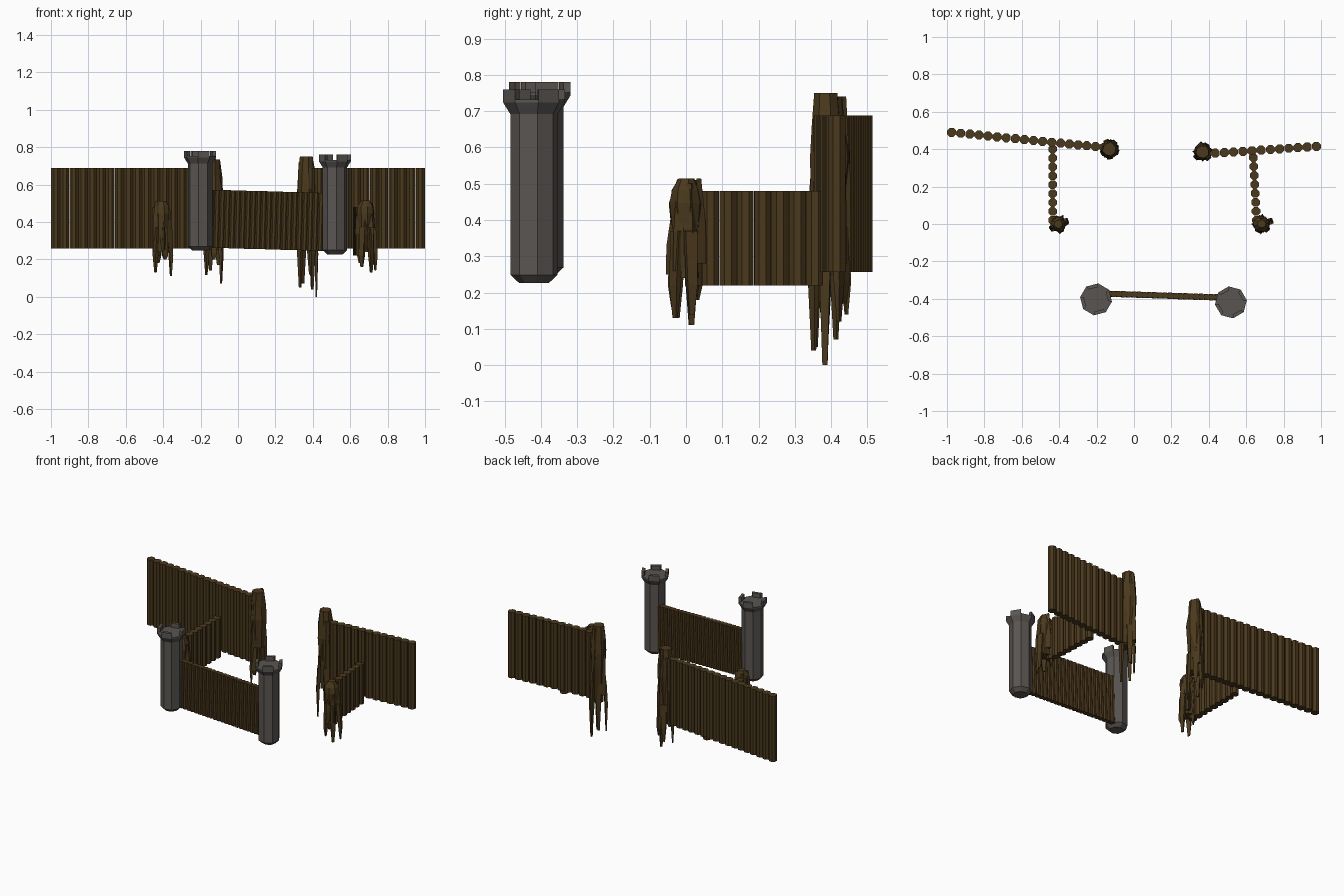
import bpy, bmesh, random
from math import cos, sin, pi, radians, atan2
from mathutils import Vector

if "Cube" in bpy.data.objects:
    bpy.data.objects.remove(bpy.data.objects["Cube"])

random.seed(4)


def material(name, rgb):
    m = bpy.data.materials.new(name)
    m.diffuse_color = (*rgb, 1)
    m.use_nodes = True
    m.node_tree.nodes["Principled BSDF"].inputs["Base Color"].default_value = m.diffuse_color
    return m


WOOD = material("wood", (0.068, 0.040, 0.012))
STONE = material("stone", (0.100, 0.090, 0.083))


def finish(bm, name, mat):
    bmesh.ops.recalc_face_normals(bm, faces=bm.faces)
    me = bpy.data.meshes.new(name)
    bm.to_mesh(me)
    bm.free()
    me.materials.append(mat)
    ob = bpy.data.objects.new(name, me)
    bpy.context.collection.objects.link(ob)


def loft(bm, rings):
    """Skin a stack of equal-count rings and cap both ends."""
    rows = [[bm.verts.new(p) for p in ring] for ring in rings]
    n = len(rows[0])
    for a, b in zip(rows, rows[1:]):
        for i in range(n):
            j = (i + 1) % n
            bm.faces.new((a[i], a[j], b[j], b[i]))
    bm.faces.new(rows[0][::-1])
    bm.faces.new(rows[-1])


def ring(c, r, n, turn=0.0):
    return [Vector(c) + Vector((r * cos(turn + 2 * pi * i / n),
                                r * sin(turn + 2 * pi * i / n), 0)) for i in range(n)]


def fence(name, p, q, count, r, z0, z1, drop=0.0, lean=0.0):
    """Row of upright logs from p to q; drop lowers the far end."""
    bm = bmesh.new()
    for i in range(count):
        t = i / (count - 1)
        x, y = p[0] + (q[0] - p[0]) * t, p[1] + (q[1] - p[1]) * t
        d = drop * t
        loft(bm, [ring((x, y, z0 - d), r, 8, pi / 8),
                  ring((x + lean, y, z1 - d), r, 8, pi / 8)])
    finish(bm, name, WOOD)


def tower(name, x, y, z, turn):
    """Octagonal stone tower, flared head, four merlons on alternate faces."""
    bm = bmesh.new()
    prof = [(0.0, 0.042), (0.022, 0.066), (0.465, 0.066), (0.497, 0.086), (0.505, 0.086)]
    rings = [ring((x, y, z + h), r, 8, turn) for h, r in prof]
    loft(bm, rings)
    for k in range(0, 8, 2):
        lo = ring((x, y, z + 0.503), 0.086, 8, turn)
        li = ring((x, y, z + 0.503), 0.066, 8, turn)
        base = [lo[k], lo[k + 1], li[k + 1], li[k]]
        loft(bm, [base, [v + Vector((0, 0, 0.030)) for v in base]])
    finish(bm, name, STONE)


def trunk(name, x, y, z0, z1, rings, legs, side_slabs):
    """Splintered stump: faceted body, jagged top, tapering root legs."""
    bm = bmesh.new()
    stack = []
    for t, r in rings:
        pts = ring((x, y, z0 + (z1 - z0) * t), r, 8, 0.25)
        for v in pts:
            k = random.uniform(0.87, 1.12)
            v.x, v.y = x + (v.x - x) * k, y + (v.y - y) * k
        stack.append(pts)
    loft(bm, stack)
    # root legs
    for dx, dy, tip in legs:
        a = atan2(dy, dx)
        top = z0 + 0.13

        def quad(s, z, w, d):
            c = Vector((x + dx * s, y + dy * s, z))
            u, v = Vector((cos(a), sin(a), 0)), Vector((-sin(a), cos(a), 0))
            return [c + u * d + v * w, c - u * d + v * w, c - u * d - v * w, c + u * d - v * w]
        loft(bm, [quad(1, tip, 0.007, 0.003), quad(1, z0 - 0.02, 0.014, 0.009),
                  quad(0.8, top, 0.017, 0.010)])
    # upright splinters around the body
    for ang, lo, hi in side_slabs:
        a = radians(ang)
        u, v = Vector((cos(a), sin(a), 0)), Vector((-sin(a), cos(a), 0))
        c = Vector((x, y, 0)) + u * 0.042

        def tri(z, w, o):
            b = c + Vector((0, 0, z))
            return [b + u * o, b - u * 0.012 + v * w, b - u * 0.012 - v * w]
        loft(bm, [tri(lo, 0.015, 0.014), tri((lo + hi) / 2, 0.02, 0.012), tri(hi, 0.011, 0.0)])
    finish(bm, name, WOOD)


# Palisade walls
fence("back_wall_left_outer", (-0.975, 0.49), (-0.44, 0.437), 12, 0.026, 0.257, 0.688)
fence("back_wall_left_inner", (-0.392, 0.432), (-0.16, 0.41), 6, 0.026, 0.257, 0.688)
fence("back_wall_right", (0.385, 0.375), (0.975, 0.415), 13, 0.026, 0.257, 0.688)
fence("side_wall_left", (-0.435, 0.40), (-0.435, 0.02), 9, 0.025, 0.22, 0.48)
fence("side_wall_right", (0.638, 0.355), (0.655, 0.02), 8, 0.025, 0.22, 0.48)
fence("front_wall", (-0.145, -0.373), (0.465, -0.393), 23, 0.018, 0.262, 0.572, 0.017, 0.008)

# Stone towers
tower("front_tower_left", -0.203, -0.403, 0.247, radians(-8))
tower("front_tower_right", 0.518, -0.419, 0.227, radians(8))

# Splintered gate posts and wall-end posts
TALL = [(0, 0.036), (0.3, 0.040), (0.65, 0.050), (0.82, 0.046), (1, 0.034)]
SHORT = [(0, 0.040), (0.3, 0.036), (0.75, 0.044), (0.88, 0.042), (1, 0.022)]
trunk("gate_post_left", -0.133, 0.40, 0.25, 0.735, TALL,
      [(-0.036, -0.02, 0.115), (0.043, -0.015, 0.07), (-0.015, 0.042, 0.14), (0.028, 0.036, 0.17),
       (0.004, -0.045, 0.20)],
      [(20, 0.25, 0.60), (80, 0.30, 0.74), (150, 0.27, 0.68), (260, 0.26, 0.66)])
trunk("gate_post_right", 0.367, 0.388, 0.25, 0.75, TALL,
      [(-0.035, -0.032, 0.05), (0.052, -0.005, 0.0), (0.030, -0.036, 0.04), (-0.02, 0.025, 0.07),
       (0.02, 0.034, 0.12)],
      [(10, 0.26, 0.68), (100, 0.28, 0.74), (180, 0.30, 0.72), (270, 0.25, 0.56)])
trunk("end_post_left", -0.405, 0.0, 0.24, 0.513, SHORT,
      [(-0.036, -0.025, 0.13), (0.046, 0.015, 0.11), (-0.022, 0.03, 0.18), (0.015, -0.036, 0.20)],
      [(0, 0.24, 0.47), (60, 0.26, 0.51), (135, 0.28, 0.50), (205, 0.30, 0.51), (280, 0.25, 0.41)])
trunk("end_post_right", 0.682, 0.0, 0.24, 0.515, SHORT,
      [(-0.020, -0.035, 0.16), (0.052, 0.016, 0.14), (0.030, -0.030, 0.13), (-0.03, 0.02, 0.18)],
      [(20, 0.25, 0.50), (85, 0.28, 0.515), (180, 0.33, 0.48), (265, 0.25, 0.41), (320, 0.26, 0.47)])
